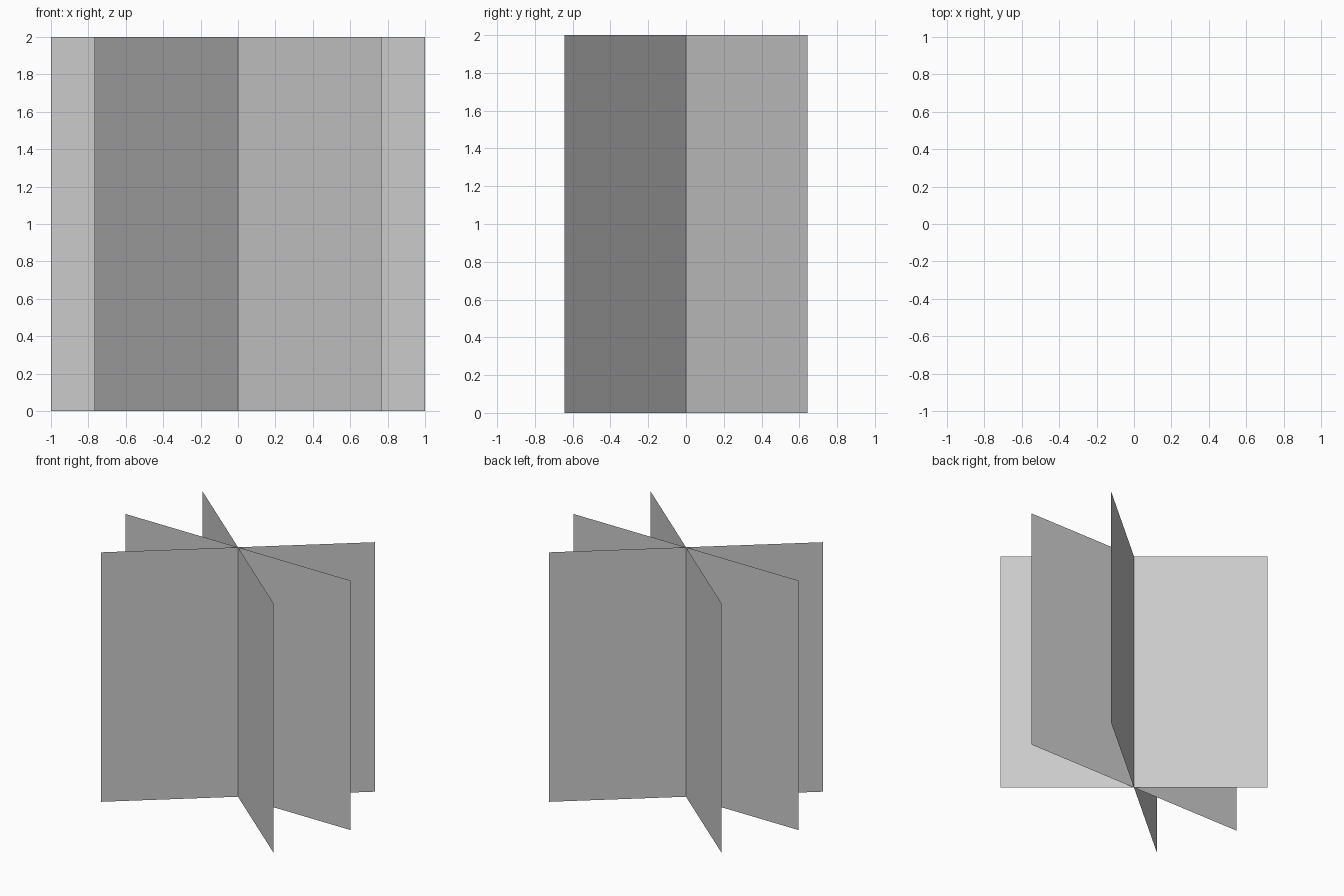
import bpy
from math import radians

if "Cube" in bpy.data.objects:
    bpy.data.objects.remove(bpy.data.objects["Cube"])

# Three upright square cards crossing on the vertical axis
for name, angle in (("straight_card", 0), ("left_turned_card", 40), ("right_turned_card", -40)):
    bpy.ops.mesh.primitive_plane_add(
        size=2, location=(0, 0, 1), rotation=(radians(90), 0, radians(angle)))
    card = bpy.context.object
    card.name = name
    bpy.ops.object.transform_apply(location=False, rotation=True, scale=True)
